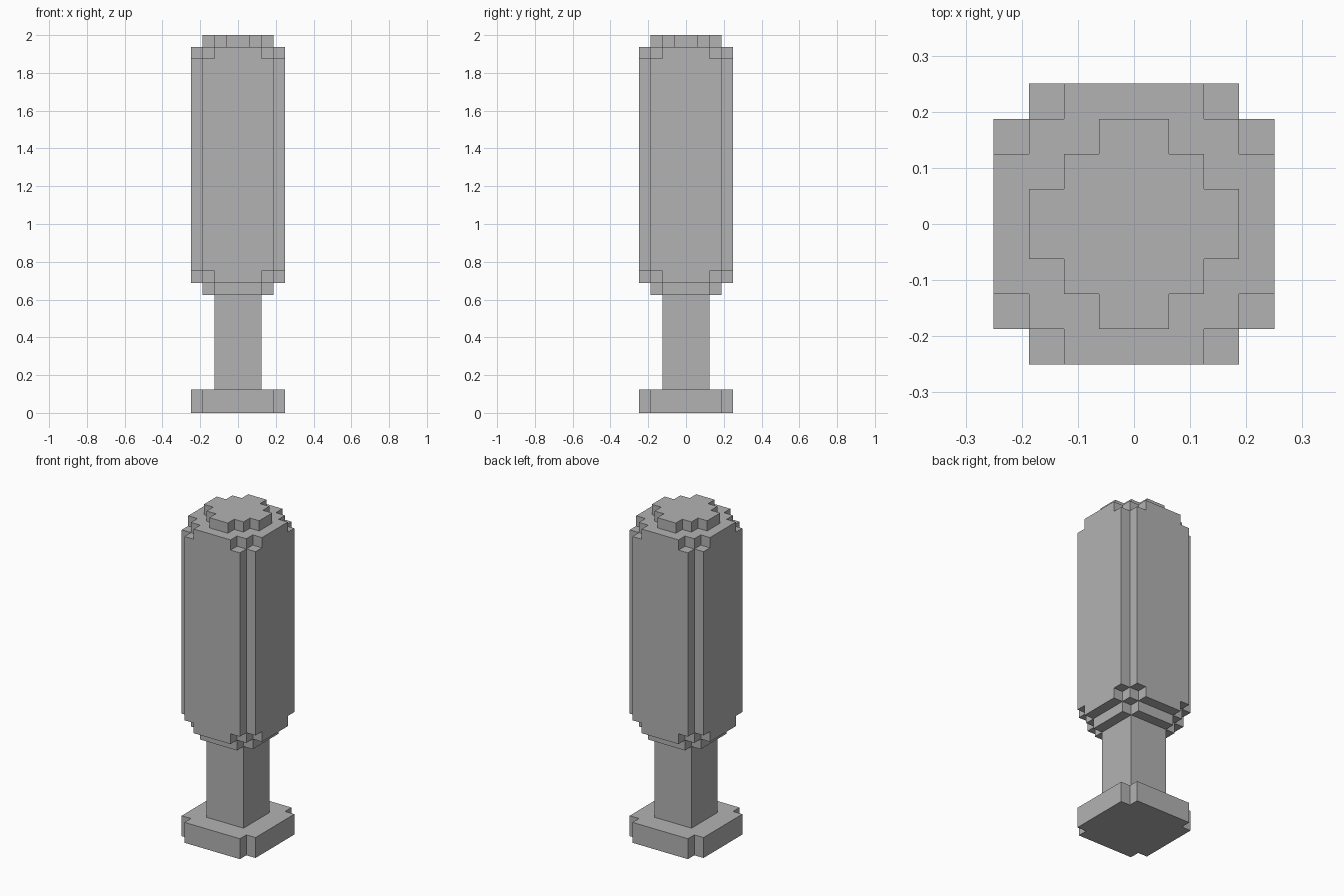
import bpy
import bmesh

U = 1 / 16  # block size

cube = bpy.data.objects.get("Cube")
if cube:
    bpy.data.objects.remove(cube, do_unlink=True)

GREY = 0.45
mat = bpy.data.materials.new("plain grey")
mat.use_nodes = True
mat.diffuse_color = (GREY, GREY, GREY, 1)
bsdf = next(n for n in mat.node_tree.nodes if n.type == 'BSDF_PRINCIPLED')
bsdf.inputs["Base Color"].default_value = (GREY, GREY, GREY, 1)


def add_slab(bm, corner, z0, z1, bottom=True, top=True):
    """Extrude a stepped outline; one corner is turned into all four."""
    outline, pts = [], list(corner)
    for _ in range(4):
        outline += pts
        pts = [(-y, x) for x, y in pts]
    low = [bm.verts.new((x * U, y * U, z0 * U)) for x, y in outline]
    high = [bm.verts.new((x * U, y * U, z1 * U)) for x, y in outline]
    n = len(outline)
    for i in range(n):
        j = (i + 1) % n
        bm.faces.new((low[i], low[j], high[j], high[i]))
    if bottom:
        bm.faces.new(low[::-1])
    if top:
        bm.faces.new(high)


def build(name, slabs):
    bm = bmesh.new()
    for slab in slabs:
        add_slab(bm, *slab)
    mesh = bpy.data.meshes.new(name)
    bm.to_mesh(mesh)
    bm.free()
    mesh.materials.append(mat)
    obj = bpy.data.objects.new(name, mesh)
    bpy.context.collection.objects.link(obj)


# Corner steps, in blocks, counter-clockwise
SQUARE = [(2, 2)]
WIDE = [(4, 3), (3, 3), (3, 4)]
ROUNDED = [(4, 2), (3, 2), (3, 3), (2, 3), (2, 4)]
SMALL = [(3, 2), (2, 2), (2, 3)]
CROWN = [(3, 1), (2, 1), (2, 2), (1, 2), (1, 3)]

# Foot plate and the square post above it
build("base", [(WIDE, 0, 2)])
build("stem", [(SQUARE, 2, 10, False, False)])

# Tall body with stepped ends; covered caps are left out
build("body", [
    (SMALL, 10, 11, True, False),
    (ROUNDED, 11, 12, True, False),
    (WIDE, 12, 30),
    (ROUNDED, 30, 31, False, True),
    (CROWN, 31, 32, False, True),
])
